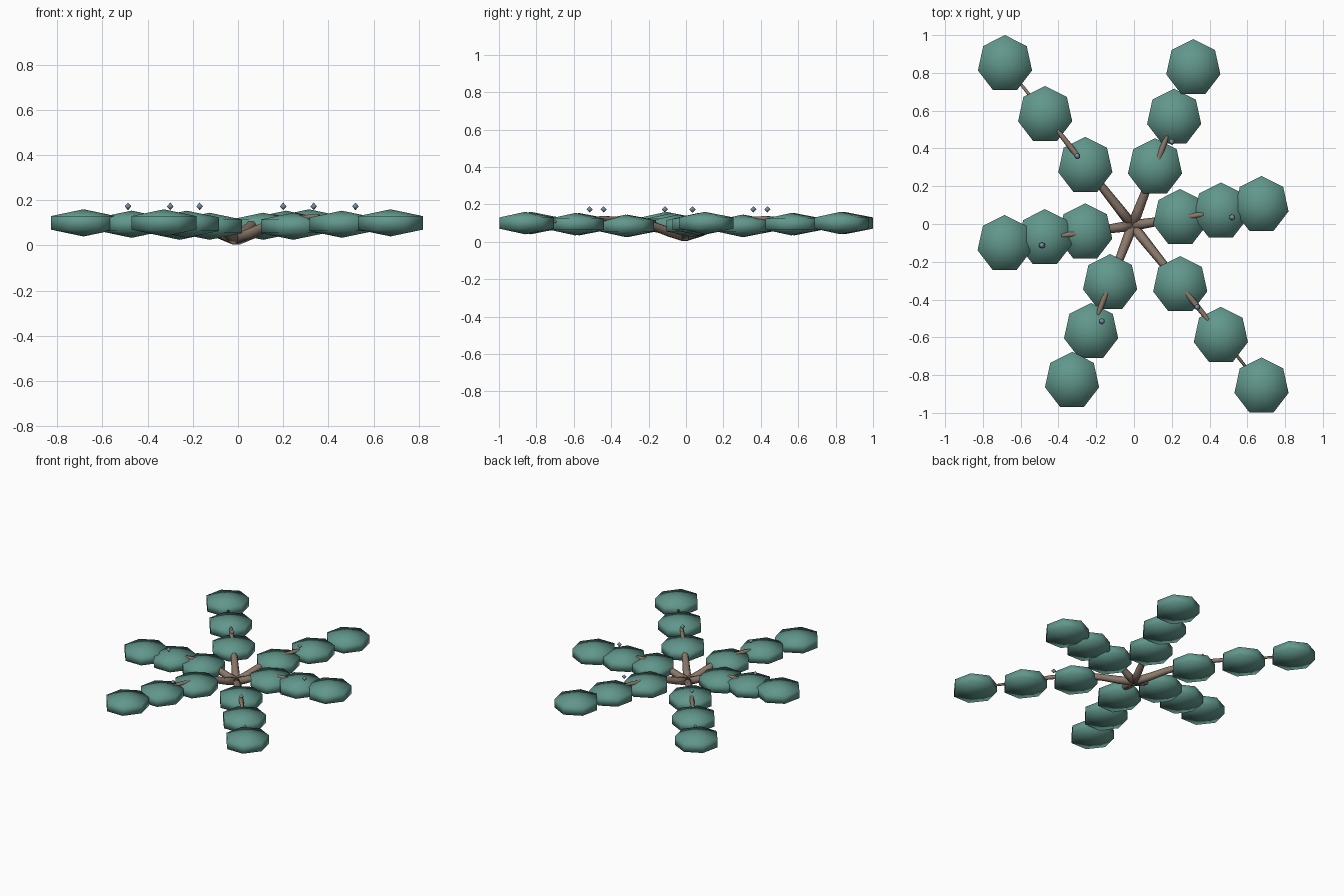
import bpy, bmesh, math
from mathutils import Vector, Matrix

if "Cube" in bpy.data.objects:
    bpy.data.objects.remove(bpy.data.objects["Cube"])


def material(name, rgb):
    m = bpy.data.materials.new(name)
    m.diffuse_color = (*rgb, 1)
    m.use_nodes = True
    m.node_tree.nodes["Principled BSDF"].inputs["Base Color"].default_value = m.diffuse_color
    return m


LEAF = material("foliage", (0.12, 0.31, 0.26))
BARK = material("bark", (0.26, 0.19, 0.145))
BERRY = material("berry", (0.19, 0.26, 0.34))


def finish(bm, name, mat, smooth=True):
    bmesh.ops.recalc_face_normals(bm, faces=bm.faces)
    for f in bm.faces:
        f.smooth = smooth
    me = bpy.data.meshes.new(name)
    bm.to_mesh(me)
    bm.free()
    me.materials.append(mat)
    ob = bpy.data.objects.new(name, me)
    bpy.context.collection.objects.link(ob)
    return ob


def spindle(bm, center, sides, rings, rx, ry):
    """Closed solid: poles plus (radius factor, z) rings; first and last are the poles."""
    c = Vector(center)
    top = bm.verts.new(c + Vector((0, 0, rings[0][1])))
    bot = bm.verts.new(c + Vector((0, 0, rings[-1][1])))
    loops = []
    for r, z in rings[1:-1]:
        loops.append([bm.verts.new(c + Vector((rx * r * math.sin(a), ry * r * math.cos(a), z)))
                      for a in (2 * math.pi * i / sides for i in range(sides))])
    for i in range(sides):
        j = (i + 1) % sides
        bm.faces.new((top, loops[0][i], loops[0][j]))
        bm.faces.new((bot, loops[-1][j], loops[-1][i]))
        for a, b in zip(loops, loops[1:]):
            bm.faces.new((a[i], b[i], b[j], a[j]))


def tube(bm, pts, radii, sides=6):
    """Tapered tube through the points with capped ends."""
    loops = []
    for k, p in enumerate(pts):
        d = (pts[min(k + 1, len(pts) - 1)] - pts[max(k - 1, 0)]).normalized()
        u = d.cross(Vector((0, 0, 1))).normalized()
        v = u.cross(d)
        loops.append([bm.verts.new(p + radii[k] * (u * math.cos(a) + v * math.sin(a)))
                      for a in (2 * math.pi * i / sides for i in range(sides))])
    for a, b in zip(loops, loops[1:]):
        for i in range(sides):
            j = (i + 1) % sides
            bm.faces.new((a[i], a[j], b[j], b[i]))
    bm.faces.new(loops[0][::-1])
    bm.faces.new(loops[-1])


# branch tips and berry positions (x, y)
ROOT = Vector((-0.008, -0.008))
BRANCHES = [
    ((-0.683, 0.847), (-0.30, 0.36)),
    ((0.314, 0.826), (0.20, 0.435)),
    ((0.675, 0.101), (0.52, 0.035)),
    ((0.675, -0.86), (0.335, -0.44)),
    ((-0.328, -0.83), (-0.17, -0.515)),
    ((-0.685, -0.105), (-0.487, -0.113)),
]
# shared branch profile: fraction along, height, radius
PROFILE = [(0, 0.027, 0.028), (0.1, 0.053, 0.026), (0.2, 0.085, 0.023), (0.3, 0.107, 0.02),
           (0.42, 0.12, 0.017), (0.52, 0.125, 0.014), (0.7, 0.113, 0.01), (1, 0.1, 0.006)]
CLUMPS = [(0.37, 0.085), (0.685, 0.094), (1.0, 0.1)]
LEAF_RINGS = [(0, 0.06), (1, 0.03), (1, -0.03), (0, -0.06)]
BERRY_RINGS = [(0, 0.017), (1, 0), (0, -0.017)]

for n, (tip, berry) in enumerate(BRANCHES, 1):
    tip = Vector(tip)

    # arching branch
    bm = bmesh.new()
    tube(bm, [ROOT.lerp(tip, t).to_3d() + Vector((0, 0, z)) for t, z, r in PROFILE],
         [r for t, z, r in PROFILE])
    finish(bm, f"branch_{n}", BARK)

    # foliage clumps along the branch
    for k, (t, z) in enumerate(CLUMPS, 1):
        p = ROOT.lerp(tip, t)
        bm = bmesh.new()
        spindle(bm, (p.x, p.y, z), 7, LEAF_RINGS, 0.147, 0.153)
        finish(bm, f"foliage_{n}_{k}", LEAF)

    # berry
    bm = bmesh.new()
    spindle(bm, (*berry, 0.173), 6, BERRY_RINGS, 0.017, 0.017)
    finish(bm, f"berry_{n}", BERRY)
